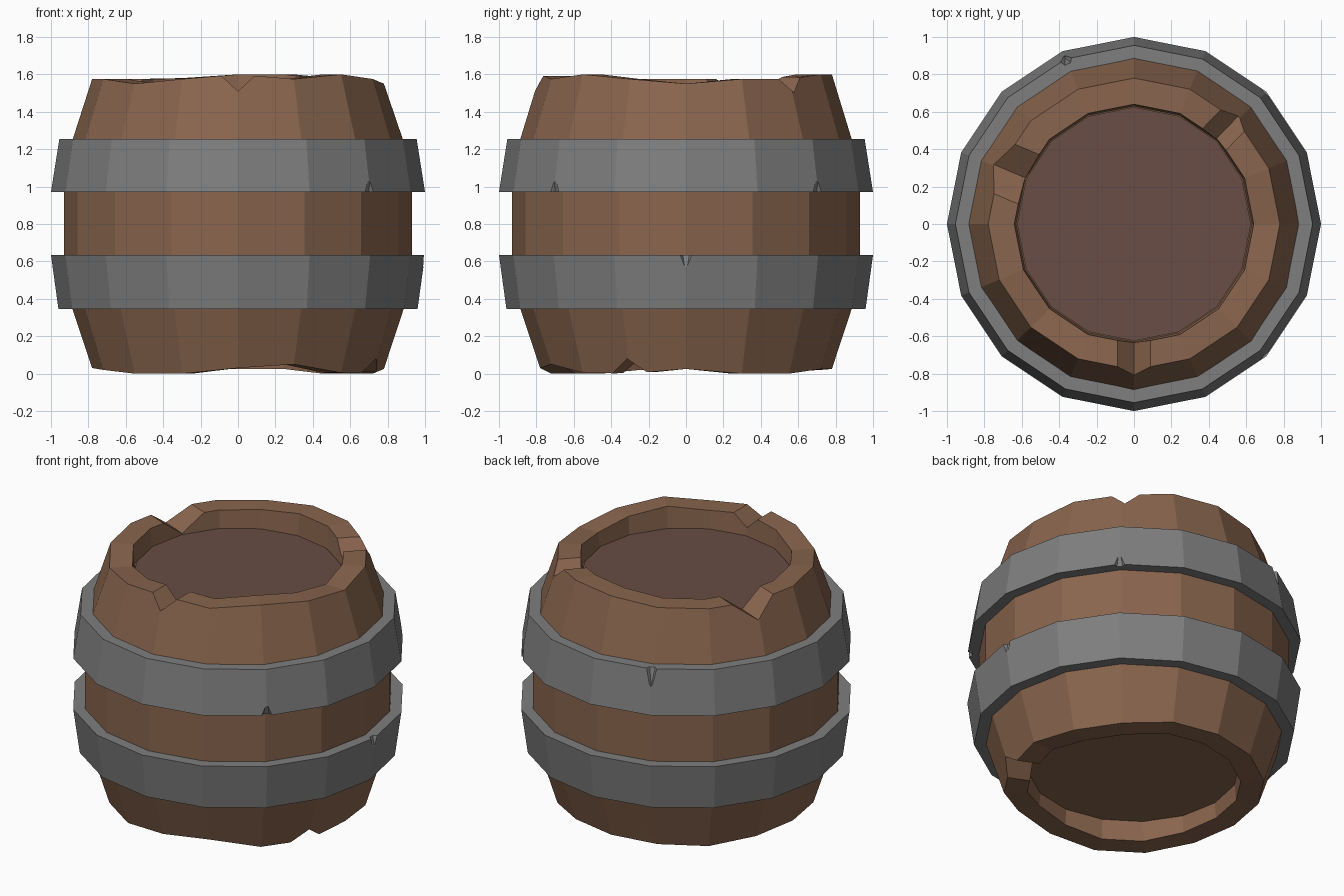
import bpy, bmesh
from math import cos, sin, radians, tau
from mathutils import Matrix

if "Cube" in bpy.data.objects:
    bpy.data.objects.remove(bpy.data.objects["Cube"])

N = 16
TOP = [1.55, 1.575, 1.575, 1.6, 1.6, 1.58, 1.575, 1.575,
       1.575, 1.575, 1.55, 1.575, 1.6, 1.575, 1.6, 1.575]
BOTTOM = [.025, 0, 0, .025, .025, .02, .01, .025,
          .03, .02, 0, 0, .03, .05, .005, 0]


def material(name, color):
    m = bpy.data.materials.new(name)
    m.diffuse_color = (*color, 1)
    m.use_nodes = True
    m.node_tree.nodes["Principled BSDF"].inputs["Base Color"].default_value = m.diffuse_color
    return m


wood = material("wood", (.25, .13, .075))
lid_wood = material("lid_wood", (.14, .075, .058))
metal = material("metal", (.21, .21, .21))


def finish(bm, name, mat):
    bmesh.ops.recalc_face_normals(bm, faces=bm.faces)
    me = bpy.data.meshes.new(name)
    bm.to_mesh(me)
    bm.free()
    ob = bpy.data.objects.new(name, me)
    bpy.context.collection.objects.link(ob)
    if mat:
        me.materials.append(mat)
    return ob


def lathe(name, profile, mat, closed=False):
    """Spin (radius, z) points round z; z may be a list with one value per side."""
    bm = bmesh.new()
    rings = [[bm.verts.new((r * cos(tau * i / N), r * sin(tau * i / N),
                            z[i] if isinstance(z, list) else z))
              for i in range(N)] for r, z in profile]
    pairs = list(zip(rings, rings[1:]))
    if closed:
        pairs.append((rings[-1], rings[0]))
    else:
        bm.faces.new(rings[0])
        bm.faces.new(rings[-1])
    for a, b in pairs:
        for i in range(N):
            j = (i + 1) % N
            bm.faces.new((a[i], a[j], b[j], b[i]))
    return finish(bm, name, mat)


def cut(target, points, angle):
    """Subtract the convex hull of the points, turned to the given angle."""
    bm = bmesh.new()
    for p in points:
        bm.verts.new(p)
    bmesh.ops.convex_hull(bm, input=bm.verts)
    bm.transform(Matrix.Rotation(radians(angle), 4, 'Z'))
    cutter = finish(bm, "notch_cutter", None)
    cutter.hide_render = True
    cutter.hide_set(True)
    mod = target.modifiers.new("notch", 'BOOLEAN')
    mod.operation = 'DIFFERENCE'
    mod.solver = 'EXACT'
    mod.object = cutter


# Barrel body with recessed ends and an uneven rim
body = lathe("barrel_body", [(.63, .13), (.64, BOTTOM), (.78, BOTTOM), (.93, .48),
                             (.93, 1.11), (.78, TOP), (.64, TOP), (.63, 1.45)], wood)

# V notches split through the rims: angle, half width, tip z, direction of opening
for ang, w, z, d in [(270, .075, 1.51, 1), (46, .085, 1.5, 1), (157, .15, 1.465, 1),
                     (337, .08, .08, -1), (107, .13, .12, -1)]:
    k = w / (abs((1.58 if d > 0 else .02) - z))
    h = .2
    cut(body, [(r, s * k * h, z + d * h) for r in (.5, 1.1) for s in (-1, 1)]
        + [(.5, 0, z), (1.1, 0, z)], ang)

# Lid set inside the top rim
lathe("lid", [(.625, 1.43), (.625, 1.46)], lid_wood)

# Metal hoops, each wider toward the middle of the barrel
lower = lathe("lower_hoop", [(.86, .345), (.96, .345), (1, .635), (.88, .635)], metal, True)
upper = lathe("upper_hoop", [(.88, .97), (1, .97), (.955, 1.255), (.86, 1.255)], metal, True)

# Small dents in hoop edges: hoop, angle, radius, edge z, direction of tip
for hoop, ang, r, z, d in [(upper, 315, 1, .97, 1), (upper, 45, 1, .97, 1),
                           (upper, 112.5, .955, 1.255, -1), (lower, 0, 1, .635, -1),
                           (lower, 180, 1, .635, -1), (lower, 247.5, .96, .345, 1)]:
    e = z - d * .02
    cut(hoop, [(r - .035, -.02, e), (r - .035, .02, e), (r + .06, -.08, e),
               (r + .06, .08, e), (r + .005, 0, z + d * .11), (r + .06, 0, z + d * .11)], ang)
